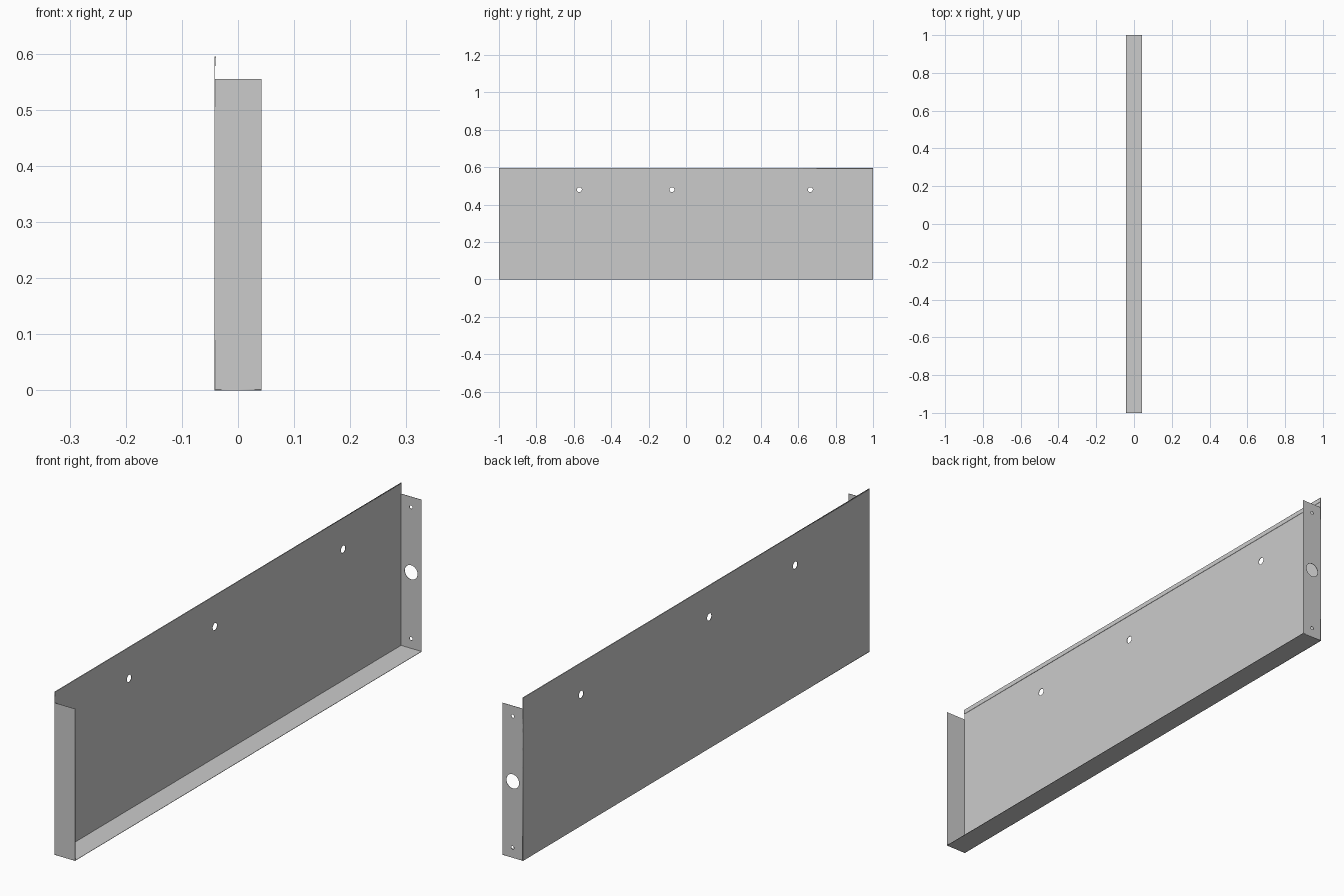
import bpy
from math import pi, cos, sin
from mathutils import Euler

if "Cube" in bpy.data.objects:
    bpy.data.objects.remove(bpy.data.objects["Cube"])

T = 0.0014           # sheet thickness
W = 0.042            # half depth of tray
H, HF = 0.595, 0.555 # panel height, end flange height


def sheet(name, rect, loc, rot=(0, 0, 0), holes=()):
    """Flat sheet from a filled outline; holes are (u, v, radius)."""
    u0, v0, u1, v1 = rect
    loops = [[(u0, v0), (u1, v0), (u1, v1), (u0, v1)]]
    for u, v, r in holes:
        loops.append([(u + r * cos(2 * pi * i / 32), v + r * sin(2 * pi * i / 32))
                      for i in range(32)])
    cu = bpy.data.curves.new(name, 'CURVE')
    cu.dimensions = '2D'
    cu.fill_mode = 'BOTH'
    cu.extrude = T / 2
    for pts in loops:
        sp = cu.splines.new('POLY')
        sp.points.add(len(pts) - 1)
        for p, (u, v) in zip(sp.points, pts):
            p.co = (u, v, 0, 1)
        sp.use_cyclic_u = True
    ob = bpy.data.objects.new(name, cu)
    bpy.context.collection.objects.link(ob)
    ob.location = loc
    ob.rotation_euler = Euler(rot)
    bpy.ops.object.select_all(action='DESELECT')
    ob.select_set(True)
    bpy.context.view_layer.objects.active = ob
    bpy.ops.object.convert(target='MESH')
    return ob


FACE_X = (pi / 2, 0, pi / 2)
FACE_Y = (pi / 2, 0, 0)

# Large back panel with three fixing holes
sheet("back_panel", (-1, 0, 1, H), (-W + T / 2, 0, 0), FACE_X,
      [(y, 0.48, 0.013) for y in (-0.57, -0.075, 0.665)])

# Folded hem along the top edge
sheet("hem_lip", (-1, H - 0.017, 1, H), (-W + T * 1.5 + 0.0004, 0, 0), FACE_X)
sheet("hem_fold", (-W, -1, -W + 2 * T + 0.0004, 1), (0, 0, H - T / 2))

# Bottom flange
sheet("bottom_flange", (-W, -1, W, 1), (0, 0, T / 2))

# End flanges: plain on the front end, drilled on the rear end
sheet("front_end_flange", (-W, 0, W, HF), (0, -1 + T / 2, 0), FACE_Y)
sheet("rear_end_flange", (-W, 0, W, HF), (0, 1 - T / 2, 0), FACE_Y,
      [(0, 0.279, 0.026), (0, 0.037, 0.006), (0, 0.517, 0.006)])
